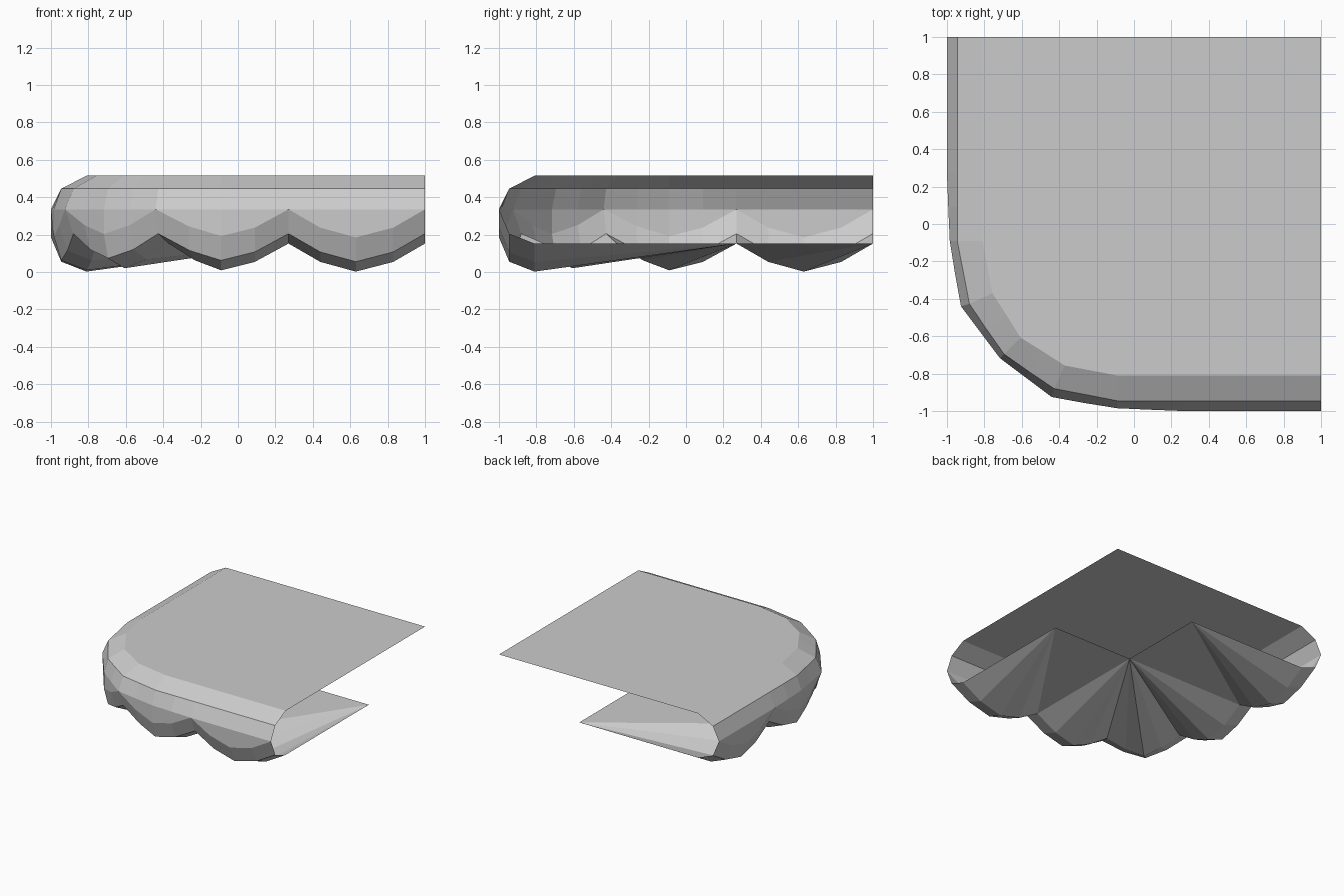
import bpy, bmesh

if "Cube" in bpy.data.objects:
    bpy.data.objects.remove(bpy.data.objects["Cube"])

# Half outline from the right end to the diagonal: outer, middle and inner offset paths
straight = [1, .83, .63, .44, .27]
outer = [(x, -1) for x in straight] + [(.09, -.993), (-.09, -.985), (-.265, -.957), (-.44, -.925), (-.58, -.82), (-.717, -.717)]
middle = [(x, -.945) for x in straight] + [(.09, -.945), (-.09, -.945), (-.26, -.912), (-.427, -.88), (-.56, -.79), (-.695, -.695)]
inner = [(x, -.81) for x in straight] + [(.09, -.81), (-.09, -.81), (-.23, -.783), (-.37, -.757), (-.49, -.68), (-.607, -.607)]
# How far each station hangs below the scallop valleys
drop = [0, .098, .15, .098, 0, .098, .143, .09, 0, .085, .132]


def mirrored(path):
    return path + [(y, x) for x, y in reversed(path[:-1])]


outer, middle, inner = map(mirrored, (outer, middle, inner))
drop = drop + drop[-2::-1]

bm = bmesh.new()


def ring(path, z, scalloped):
    return [bm.verts.new((x, y, z - d * scalloped)) for (x, y), d in zip(path, drop)]


# Rounded rim from the top sheet down to the scalloped lower edge
rings = [ring(inner, .515, 0), ring(middle, .445, 0), ring(outer, .335, 0),
         ring(outer, .335, 1), ring(middle, .205, 1), ring(inner, .152, 1)]
n = len(drop)
for a, b in zip(rings, rings[1:]):
    for i in range(n - 1):
        bm.faces.new((a[i], a[i + 1], b[i + 1], b[i]))

# Flat top sheet
bm.faces.new([bm.verts.new((1, 1, .515))] + rings[0][::-1])

# Underside: fans to the inner corner and to both open ends
low = rings[-1]
corner, end_x, end_y = [bm.verts.new((x, y, .152)) for x, y in ((.27, .27), (1, .27), (.27, 1))]
for i in range(n - 1):
    apex = end_x if i < 4 else end_y if i >= n - 5 else corner
    bm.faces.new((low[i], low[i + 1], apex))
bm.faces.new((low[4], corner, end_x))
bm.faces.new((low[n - 5], end_y, corner))

# Close the rim at the scallop valleys
bmesh.ops.remove_doubles(bm, verts=bm.verts, dist=.0005)

mesh = bpy.data.meshes.new("scalloped_corner_tile")
bm.to_mesh(mesh)
bm.free()
bpy.context.collection.objects.link(bpy.data.objects.new("scalloped_corner_tile", mesh))
